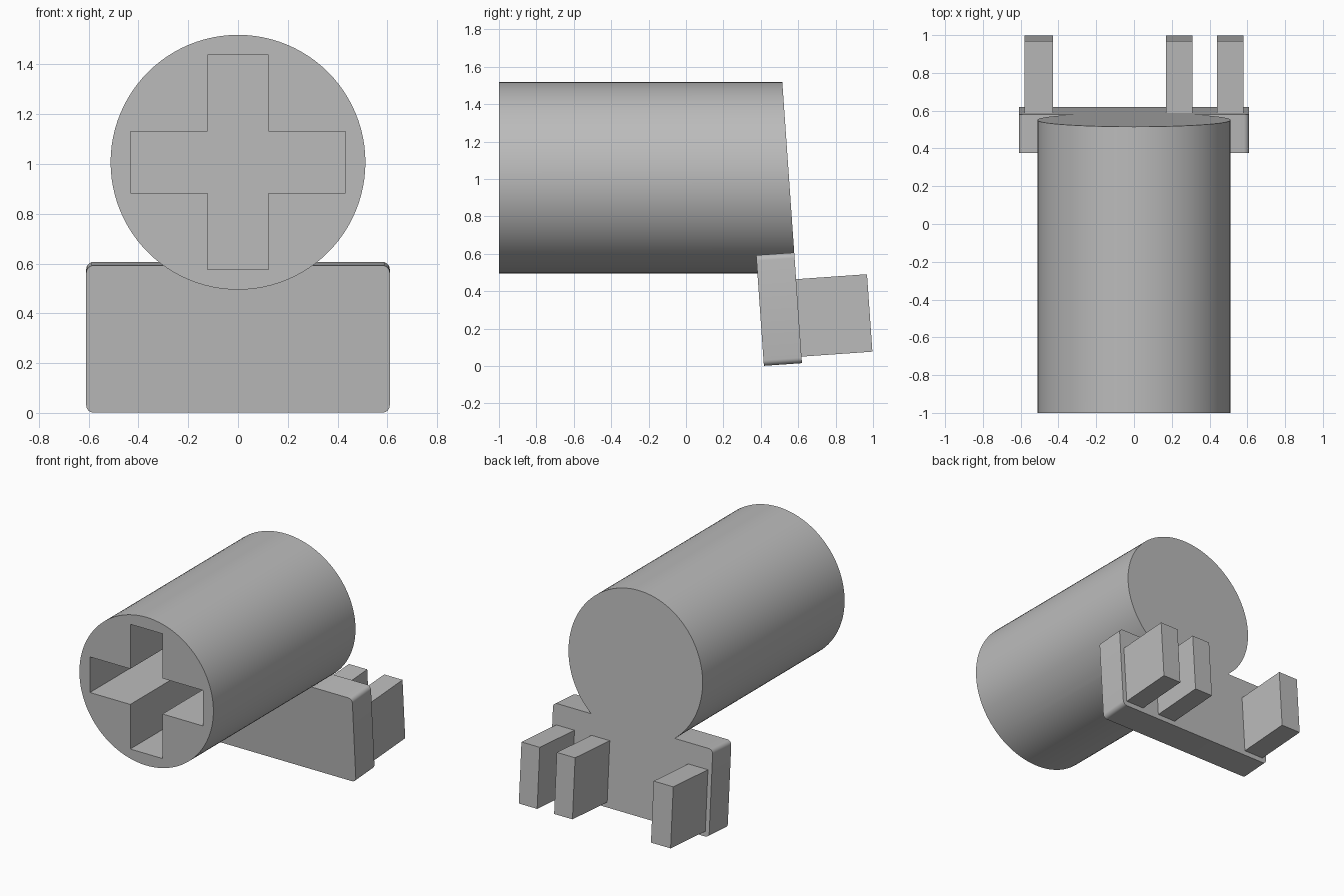
import bpy, bmesh, math
from mathutils import Matrix, Vector

cube = bpy.data.objects.get("Cube")
if cube:
    bpy.data.objects.remove(cube, do_unlink=True)

grey = bpy.data.materials.new("light_grey")
grey.use_nodes = True
colour = (0.5, 0.5, 0.5, 1)
grey.diffuse_color = colour
grey.node_tree.nodes["Principled BSDF"].inputs["Base Color"].default_value = colour

# Tilted frame whose origin is the lower back edge of the plate
TILT = Matrix.Translation((0, 0.62, 0.015)) @ Matrix.Rotation(math.radians(4), 4, 'X')
AXIS_Z, RADIUS = 1.007, 0.512


def finish(name, bm):
    mesh = bpy.data.meshes.new(name)
    bmesh.ops.recalc_face_normals(bm, faces=bm.faces)
    bm.to_mesh(mesh)
    bm.free()
    mesh.materials.append(grey)
    obj = bpy.data.objects.new(name, mesh)
    bpy.context.collection.objects.link(obj)
    return obj


def box(name, low, high, frame=Matrix(), radius=0):
    low, high = Vector(low), Vector(high)
    bm = bmesh.new()
    bmesh.ops.create_cube(bm, size=1)
    for v in bm.verts:
        v.co = (low + high) / 2 + v.co * (high - low)
    if radius:  # round the edges that run front to back
        edges = [e for e in bm.edges
                 if abs((e.verts[0].co - e.verts[1].co).normalized().y) > 0.9]
        bmesh.ops.bevel(bm, geom=edges, offset=radius, segments=6,
                        profile=0.5, affect='EDGES')
    bm.transform(frame)
    return finish(name, bm)


def boolean(obj, other, operation):
    mod = obj.modifiers.new(operation.lower(), 'BOOLEAN')
    mod.operation, mod.object, mod.solver = operation, other, 'EXACT'
    bpy.context.view_layer.objects.active = obj
    bpy.ops.object.modifier_apply(modifier=mod.name)
    bpy.data.objects.remove(other, do_unlink=True)


# Barrel, left over-long so the tilted back can be sliced off
bm = bmesh.new()
bmesh.ops.create_cone(bm, cap_ends=True, segments=96, radius1=RADIUS,
                      radius2=RADIUS, depth=1.8)
bm.transform(Matrix.Translation((0, -0.1, AXIS_Z)) @ Matrix.Rotation(math.pi / 2, 4, 'X'))
barrel = finish("barrel_and_plate", bm)

# Rounded plate, merged with the barrel and sliced flush on one back plane
plate = box("plate", (-0.61, -0.204, 0), (0.61, 0.1, 0.593), TILT, 0.03)
boolean(barrel, plate, 'UNION')
slicer = box("back_slicer", (-2, 0, -1), (2, 1, 3), TILT)
boolean(barrel, slicer, 'DIFFERENCE')

# Deep cross-shaped socket in the front
ARM, HALF, DEPTH = 0.431, 0.123, 1.1
cross = bmesh.new()
corner = [(ARM, -HALF), (ARM, HALF), (HALF, HALF)]
outline = []
for turn in range(4):
    spin = Matrix.Rotation(turn * math.pi / 2, 2)
    outline += [spin @ Vector(p) for p in corner]
face = cross.faces.new([cross.verts.new((p.x, -1.1, AXIS_Z + p.y)) for p in outline])
grown = bmesh.ops.extrude_face_region(cross, geom=[face])["geom"]
bmesh.ops.translate(cross, vec=(0, DEPTH + 0.1, 0),
                    verts=[g for g in grown if isinstance(g, bmesh.types.BMVert)])
boolean(barrel, finish("cross_cutter", cross), 'DIFFERENCE')

# Three prongs at the back
for name, x0, x1 in (("right_prong", -0.58, -0.43),
                     ("inner_left_prong", 0.17, 0.31),
                     ("outer_left_prong", 0.44, 0.58)):
    box(name, (x0, -0.02, 0.035), (x1, 0.38, 0.45), TILT)

# Smooth the round sides, keep the edges crisp
bpy.ops.object.select_all(action='DESELECT')
barrel.select_set(True)
bpy.context.view_layer.objects.active = barrel
bpy.ops.object.shade_smooth_by_angle(angle=math.radians(30))
